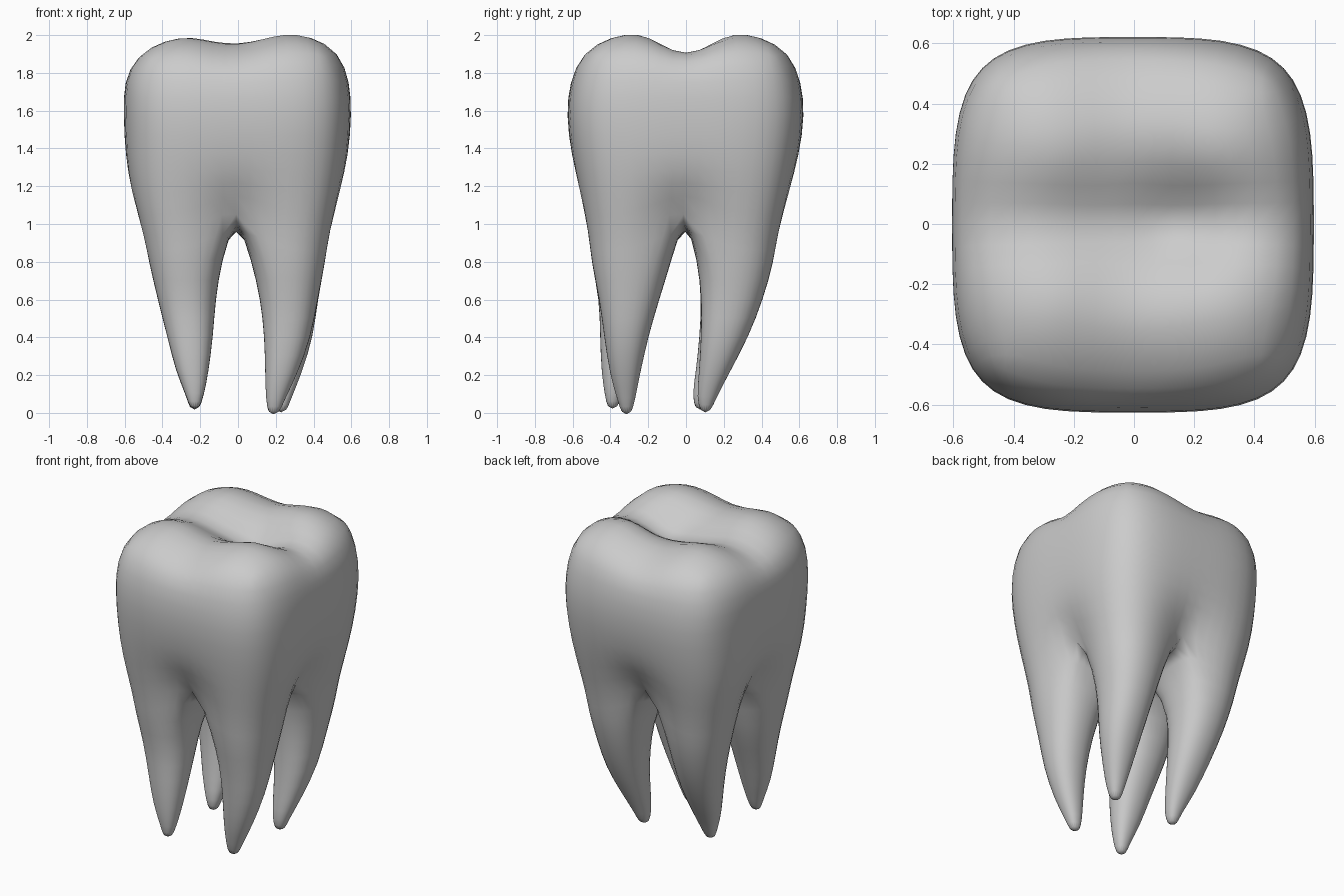
import bpy, bmesh, math

if "Cube" in bpy.data.objects:
    bpy.data.objects.remove(bpy.data.objects["Cube"])

bm = bmesh.new()
N = 4  # half grid resolution: 9 x 9 chewing surface, 32-sided crown


def square_to_round(i, j, p=4.0):
    """Grid index -> position on concentric rounded squares, plus radius m."""
    u, v = i / N, j / N
    m = max(abs(u), abs(v))
    if m == 0:
        return 0.0, 0.0, 0.0
    s = m / (abs(u) ** p + abs(v) ** p) ** (1 / p)
    return u * s, v * s, m


# perimeter of the index square, counter-clockwise from +x
quarter = [(N, k) for k in range(N)] + [(N - k, N) for k in range(N)]
perimeter = []
for q in range(4):
    for i, j in quarter:
        for _ in range(q):
            i, j = -j, i
        perimeter.append((i, j))
COUNT = len(perimeter)


def top_height(x, y, m):
    """Four cusps, a groove along x with a pit right of the middle."""
    saddle = 0.07 * math.exp(-(x / 0.16) ** 2) + (0.02 if x < -0.05 else 0)
    depth = 0.09 + 0.05 * (1 - (x / 0.45) ** 2)
    depth += 0.12 * math.exp(-((x - 0.18) / 0.12) ** 2)
    groove = depth * max(0, 1 - abs(y) / 0.24) ** 1.2
    return 2.04 - saddle - groove - 0.12 * m ** 4


# chewing surface
grid = {}
for i in range(-N, N + 1):
    for j in range(-N, N + 1):
        u, v, m = square_to_round(i, j)
        x, y = u * 0.545, v * 0.56
        grid[i, j] = bm.verts.new((x, y, top_height(x, y, m)))
for i in range(-N, N):
    for j in range(-N, N):
        bm.faces.new([grid[i, j], grid[i + 1, j], grid[i + 1, j + 1], grid[i, j + 1]])


def bridge(a, b):
    for k in range(len(a)):
        n = (k + 1) % len(a)
        bm.faces.new([a[k], b[k], b[n], a[n]])


# crown sides: z, x range, y range, groove depth, arch rise at the four axes
crown = [
    (1.76, -0.605, 0.592, -0.615, 0.61, 0.0, 0.0),
    (1.58, -0.606, 0.602, -0.635, 0.63, 0.0, 0.0),
    (1.36, -0.60, 0.588, -0.61, 0.602, 0.003, 0.0),
    (1.17, -0.585, 0.56, -0.58, 0.567, 0.025, 0.05),
    (0.92, -0.525, 0.507, -0.54, 0.51, 0.085, 0.19),
]
ring = [grid[p] for p in perimeter]
for z, x0, x1, y0, y1, groove, rise in crown:
    new = []
    for i, j in perimeter:
        u, v, _ = square_to_round(i, j)
        t = min(abs(i), abs(j)) / N
        near = math.exp(-(t / 0.35) ** 2)
        k = 1 - groove * 1.8 * near
        new.append(bm.verts.new(((x0 + x1) / 2 + u * k * (x1 - x0) / 2,
                                 (y0 + y1) / 2 + v * k * (y1 - y0) / 2,
                                 z + rise * near)))
    bridge(ring, new)
    ring = new

# arches meeting under the crown
centre = bm.verts.new((-0.01, 0.0, 1.02))
arms = []
for q in range(4):
    end = ring[q * 2 * N].co
    arms.append([bm.verts.new(centre.co.lerp(end, k / N)) for k in range(N - 1, 0, -1)])

# root sections: z, left x, right x, front y, back y ranges, tip shift weight
sections = [
    (0.80, (-0.475, -0.085), (0.07, 0.465), (-0.505, -0.075), (0.06, 0.468), 0),
    (0.60, (-0.427, -0.117), (0.117, 0.424), (-0.46, -0.14), (0.08, 0.41), 0),
    (0.40, (-0.377, -0.13), (0.145, 0.395), (-0.445, -0.21), (0.075, 0.33), 0.3),
    (0.20, (-0.33, -0.155), (0.155, 0.325), (-0.425, -0.265), (0.06, 0.22), 0.6),
    (0.07, (-0.275, -0.18), (0.165, 0.265), (-0.395, -0.30), (0.045, 0.15), 0.9),
    (-0.01, (-0.255, -0.205), (0.18, 0.235), (-0.375, -0.325), (0.065, 0.115), 1),
]
# per root (back right, back left, front left, front right): tip shift x, y, z
shifts = [(0.02, 0.012, 0.01), (0.0, -0.015, 0.025), (0.0, -0.04, 0.03), (-0.02, 0.035, 0.0)]

# four roots
for q in range(4):
    arc = [ring[(q * 2 * N + k) % COUNT] for k in range(2 * N + 1)]
    loop = arc + arms[(q + 1) % 4] + [centre] + arms[q][::-1]
    right, back = q in (0, 3), q in (0, 1)
    for z, xl, xr, yf, yb, w in sections:
        xa, xb = xr if right else xl
        ya, yb2 = yb if back else yf
        dx, dy, dz = (s * w for s in shifts[q])
        new = []
        for k in range(len(loop)):
            a = math.radians(45 + 90 * q) + (k - N) * math.tau / len(loop)
            c, s = math.cos(a), math.sin(a)
            r = 1 / (abs(c) ** 2.4 + abs(s) ** 2.4) ** (1 / 2.4)
            new.append(bm.verts.new(((xa + xb) / 2 + dx + c * r * (xb - xa) / 2,
                                     (ya + yb2) / 2 + dy + s * r * (yb2 - ya) / 2,
                                     z + dz)))
        bridge(loop, new)
        loop = new
    bm.faces.new(loop)

bmesh.ops.recalc_face_normals(bm, faces=bm.faces)
for f in bm.faces:
    f.smooth = True
mesh = bpy.data.meshes.new("molar_tooth")
bm.to_mesh(mesh)
bm.free()
tooth = bpy.data.objects.new("molar_tooth", mesh)
bpy.context.collection.objects.link(tooth)
sub = tooth.modifiers.new("smooth", 'SUBSURF')
sub.levels = sub.render_levels = 1
